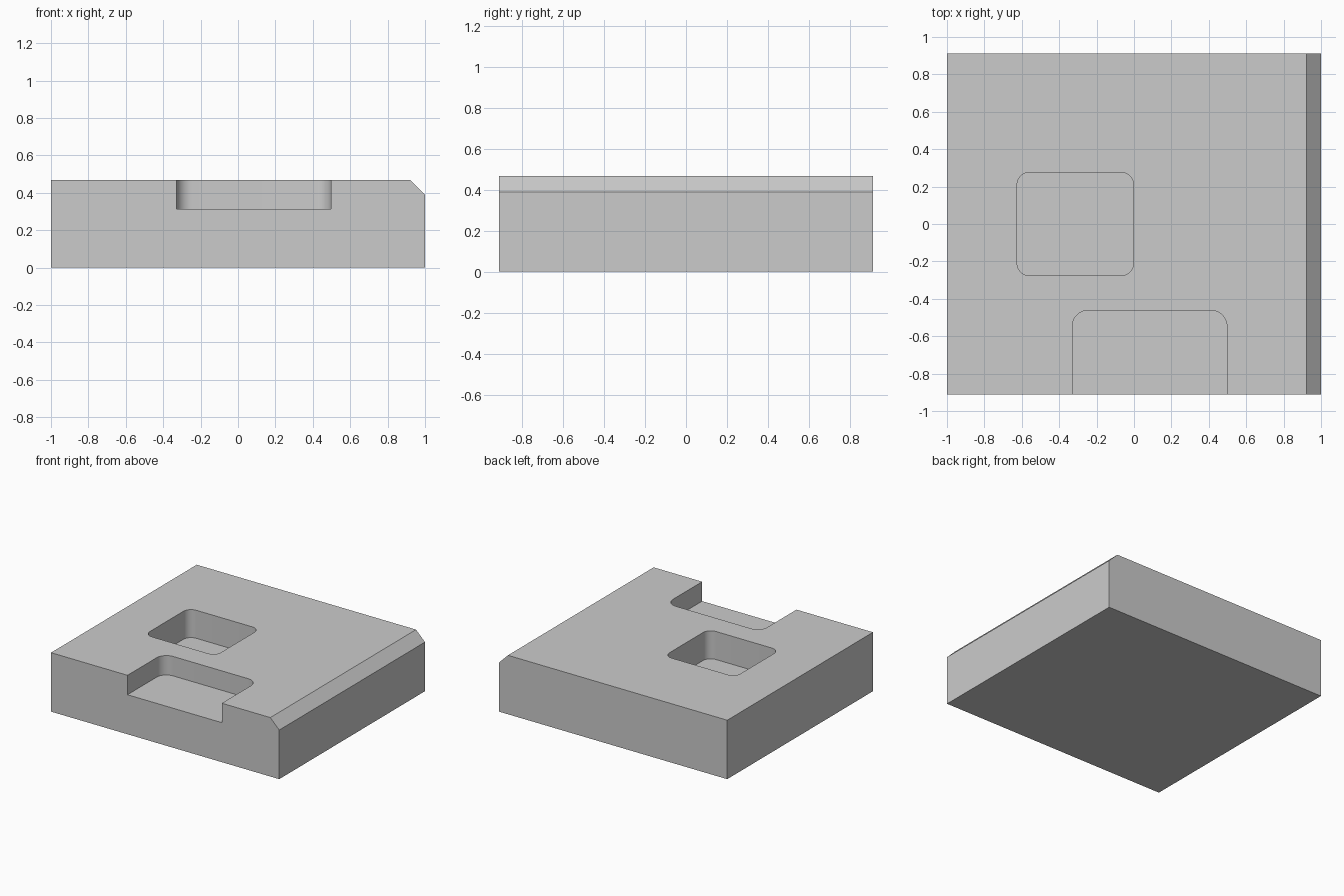
import bpy, bmesh, math

cube = bpy.data.objects.get("Cube")
if cube:
    bpy.data.objects.remove(cube, do_unlink=True)

HEIGHT, DEPTH = 0.467, 0.912
CHAMFER = 0.078

grey = bpy.data.materials.new("plain grey")
grey.use_nodes = True
colour = (0.6, 0.6, 0.6, 1)
grey.diffuse_color = colour
grey.node_tree.nodes["Principled BSDF"].inputs["Base Color"].default_value = colour


def prism(name, profile, direction):
    """Extrude a closed profile of 3D points into a solid."""
    bm = bmesh.new()
    face = bm.faces.new([bm.verts.new(p) for p in profile])
    made = bmesh.ops.extrude_face_region(bm, geom=[face])["geom"]
    verts = [v for v in made if isinstance(v, bmesh.types.BMVert)]
    bmesh.ops.translate(bm, verts=verts, vec=direction)
    bmesh.ops.recalc_face_normals(bm, faces=bm.faces)
    mesh = bpy.data.meshes.new(name)
    bm.to_mesh(mesh)
    bm.free()
    mesh.materials.append(grey)
    obj = bpy.data.objects.new(name, mesh)
    bpy.context.collection.objects.link(obj)
    return obj


def rounded_cutter(name, x0, x1, y0, y1, floor, radius, steps=10):
    """Upright cutter with rounded vertical corners."""
    centres = [(x1 - radius, y1 - radius), (x0 + radius, y1 - radius),
               (x0 + radius, y0 + radius), (x1 - radius, y0 + radius)]
    points = []
    for quarter, (cx, cy) in enumerate(centres):
        for i in range(steps + 1):
            a = (quarter + i / steps) * math.pi / 2
            points.append((cx + radius * math.cos(a), cy + radius * math.sin(a), floor))
    obj = prism(name, points, (0, 0, 1))
    obj.hide_render = True
    return obj


# Block with one chamfered top edge
block = prism("block", [(-1, -DEPTH, 0), (1, -DEPTH, 0), (1, -DEPTH, HEIGHT - CHAMFER),
                        (1 - CHAMFER, -DEPTH, HEIGHT), (-1, -DEPTH, HEIGHT)],
              (0, 2 * DEPTH, 0))

# Closed pocket, and slot open to the front
cutters = [
    rounded_cutter("pocket_cutter", -0.625, -0.003, -0.276, 0.276, 0.245, 0.066),
    rounded_cutter("slot_cutter", -0.33, 0.497, -1.3, -0.462, 0.313, 0.085),
]
bpy.context.view_layer.objects.active = block
block.select_set(True)
for cutter in cutters:
    cutter.select_set(False)
    cut = block.modifiers.new(cutter.name, 'BOOLEAN')
    cut.operation = 'DIFFERENCE'
    cut.solver = 'EXACT'
    cut.object = cutter
    bpy.ops.object.modifier_apply(modifier=cut.name)
    bpy.data.objects.remove(cutter, do_unlink=True)

# Smooth the rounded corners only
bpy.ops.object.shade_smooth_by_angle(angle=math.radians(30))
